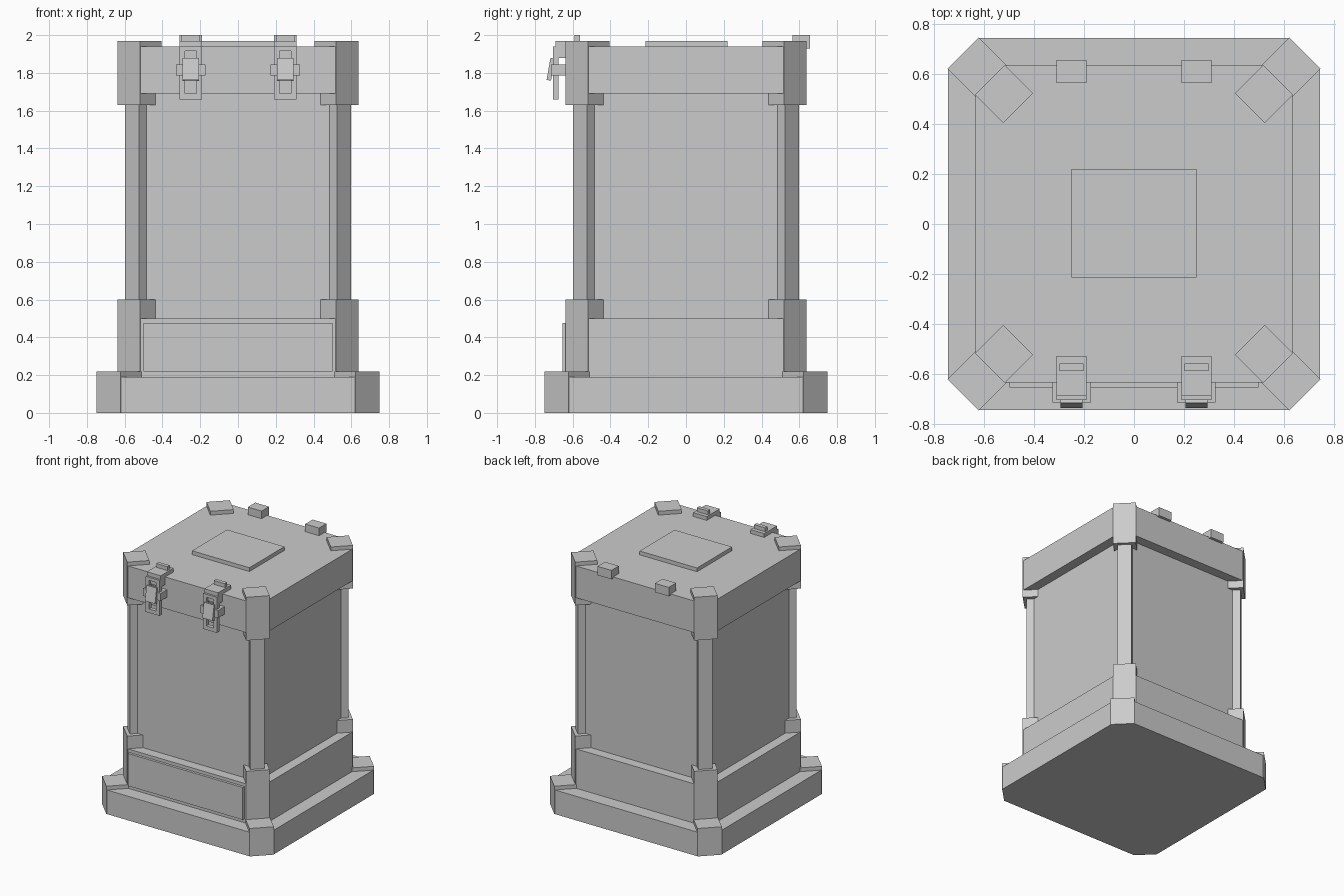
import bpy, bmesh, math
from mathutils import Matrix, Vector

cube = bpy.data.objects.get("Cube")
if cube:
    bpy.data.objects.remove(cube, do_unlink=True)

grey = bpy.data.materials.new("light_grey")
grey.use_nodes = True
colour = (0.6, 0.6, 0.6, 1)
grey.diffuse_color = colour
grey.node_tree.nodes["Principled BSDF"].inputs["Base Color"].default_value = colour


def finish(name, bm):
    bmesh.ops.recalc_face_normals(bm, faces=bm.faces)
    mesh = bpy.data.meshes.new(name)
    bm.to_mesh(mesh)
    bm.free()
    mesh.materials.append(grey)
    obj = bpy.data.objects.new(name, mesh)
    bpy.context.collection.objects.link(obj)
    return obj


def add_box(bm, x, y, z, turn=Matrix()):
    """Box from (min, max) ranges, turned about its own centre."""
    centre = Vector([sum(r) / 2 for r in (x, y, z)])
    size = [r[1] - r[0] for r in (x, y, z)]
    m = Matrix.Translation(centre) @ turn @ Matrix.Diagonal((*size, 1))
    bmesh.ops.create_cube(bm, size=1, matrix=m)


def box(name, x, y, z, turn=Matrix()):
    bm = bmesh.new()
    add_box(bm, x, y, z, turn)
    return finish(name, bm)


def octagon_slab(name, half, cut, z0, z1):
    """Square slab with chamfered vertical corners."""
    a, b = half, half - cut
    outline = [(b, -a), (a, -b), (a, b), (b, a), (-b, a), (-a, b), (-a, -b), (-b, -a)]
    bm = bmesh.new()
    face = bm.faces.new([bm.verts.new((x, y, z0)) for x, y in outline])
    top = bmesh.ops.extrude_face_region(bm, geom=[face])["geom"]
    bmesh.ops.translate(bm, vec=(0, 0, z1 - z0),
                        verts=[v for v in top if isinstance(v, bmesh.types.BMVert)])
    return finish(name, bm)


def corner_blocks(name, half, cut, depth, z0, z1):
    """Four diagonal blocks whose outer faces form the chamfered corners."""
    width = cut * math.sqrt(2)
    outer = (2 * half - cut) / math.sqrt(2)
    for i in range(4):
        angle = math.radians(45 + 90 * i)
        r = outer - depth / 2
        bm = bmesh.new()
        m = (Matrix.Rotation(angle, 4, 'Z') @ Matrix.Translation((r, 0, (z0 + z1) / 2))
             @ Matrix.Diagonal((depth, width, z1 - z0, 1)))
        bmesh.ops.create_cube(bm, size=1, matrix=m)
        finish(f"{name}_{i + 1}", bm)


# Stacked case sections
octagon_slab("base", 0.745, 0.125, 0, 0.19)
octagon_slab("lower_band", 0.635, 0.12, 0.19, 0.5)
octagon_slab("body", 0.557, 0.01, 0.5, 1.69)
octagon_slab("lid", 0.635, 0.12, 1.69, 1.94)

# Corner protectors and posts
corner_blocks("base_corner", 0.748, 0.125, 0.165, 0, 0.22)
corner_blocks("lower_corner", 0.638, 0.12, 0.16, 0.19, 0.6)
corner_blocks("corner_post", 0.597, 0.073, 0.1, 0.55, 1.66)
corner_blocks("lid_corner", 0.638, 0.12, 0.16, 1.63, 1.97)

# Raised panels
box("front_panel", (-0.5, 0.5), (-0.655, -0.63), (0.22, 0.475))
box("lid_panel", (-0.25, 0.25), (-0.215, 0.22), (1.93, 1.97))

for side, cx in (("left", 0.25), ("right", -0.25)):
    def span(half):
        return (cx - half, cx + half)

    # Rear hinge
    box(f"hinge_{side}", span(0.06), (0.565, 0.657), (1.93, 2.0))

    # Latch clip folded over the lid edge
    bm = bmesh.new()
    add_box(bm, span(0.06), (-0.69, -0.53), (1.935, 1.97))
    add_box(bm, span(0.06), (-0.685, -0.63), (1.88, 1.94))
    add_box(bm, span(0.048), (-0.59, -0.56), (1.96, 2.0))
    finish(f"latch_clip_{side}", bm)

    # Hanging strap with an open window
    bm = bmesh.new()
    strap_y = (-0.705, -0.675)
    add_box(bm, span(0.06), strap_y, (1.915, 1.94))
    add_box(bm, span(0.06), strap_y, (1.66, 1.69))
    for s in (-1, 1):
        xs = sorted((cx + s * 0.031, cx + s * 0.06))
        add_box(bm, xs, strap_y, (1.69, 1.915))
    finish(f"latch_strap_{side}", bm)

    # Cross bar and tilted lever
    box(f"latch_bar_{side}", span(0.077), (-0.715, -0.635), (1.785, 1.845))
    box(f"latch_lever_{side}", span(0.044), (-0.728, -0.704), (1.76, 1.878),
        Matrix.Rotation(math.radians(-10), 4, 'X'))
